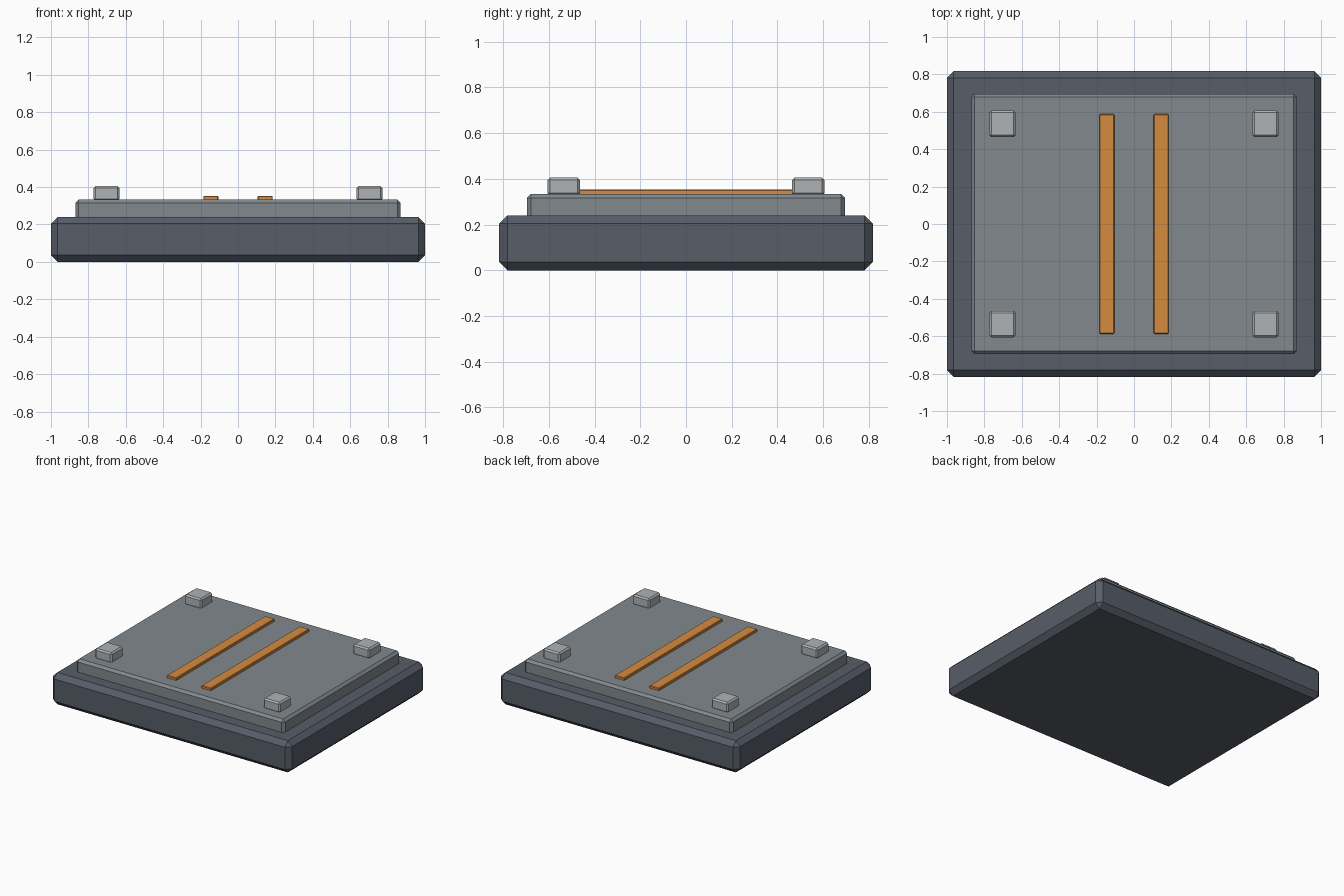
import bpy

if "Cube" in bpy.data.objects:
    bpy.data.objects.remove(bpy.data.objects["Cube"])


def material(name, rgb):
    m = bpy.data.materials.new(name)
    m.diffuse_color = (*rgb, 1)
    m.use_nodes = True
    m.node_tree.nodes["Principled BSDF"].inputs["Base Color"].default_value = m.diffuse_color
    return m


def block(name, x, y, z0, z1, width, depth, chamfer, mat):
    """Box centred on (x, y) from z0 to z1 with a flat one-segment chamfer."""
    bpy.ops.mesh.primitive_cube_add(size=1, location=(x, y, (z0 + z1) / 2))
    ob = bpy.context.object
    ob.name = name
    ob.scale = (width, depth, z1 - z0)
    bpy.ops.object.transform_apply(location=False, rotation=False, scale=True)
    bevel = ob.modifiers.new("chamfer", 'BEVEL')
    bevel.width = chamfer
    bevel.segments = 1
    ob.data.materials.append(mat)
    return ob


dark = material("dark_slate", (0.095, 0.11, 0.14))
slate = material("slate", (0.22, 0.25, 0.27))
light = material("light_grey", (0.43, 0.45, 0.47))
orange = material("orange", (0.67, 0.26, 0.05))

# Base slab and raised plate
block("base_slab", 0, 0, 0, 0.24, 2.0, 1.635, 0.036, dark)
block("top_plate", 0, 0, 0.215, 0.334, 1.74, 1.392, 0.018, slate)

# Corner pads
for sx, side in ((-1, "left"), (1, "right")):
    for sy, end in ((-1, "front"), (1, "back")):
        block(f"corner_pad_{end}_{side}", sx * 0.703, sy * 0.535,
              0.326, 0.405, 0.14, 0.142, 0.011, light)

    # Marking strip on each side of the centre line
    block(f"stripe_{side}", sx * 0.145, 0, 0.327, 0.353, 0.08, 1.175, 0.004, orange)
